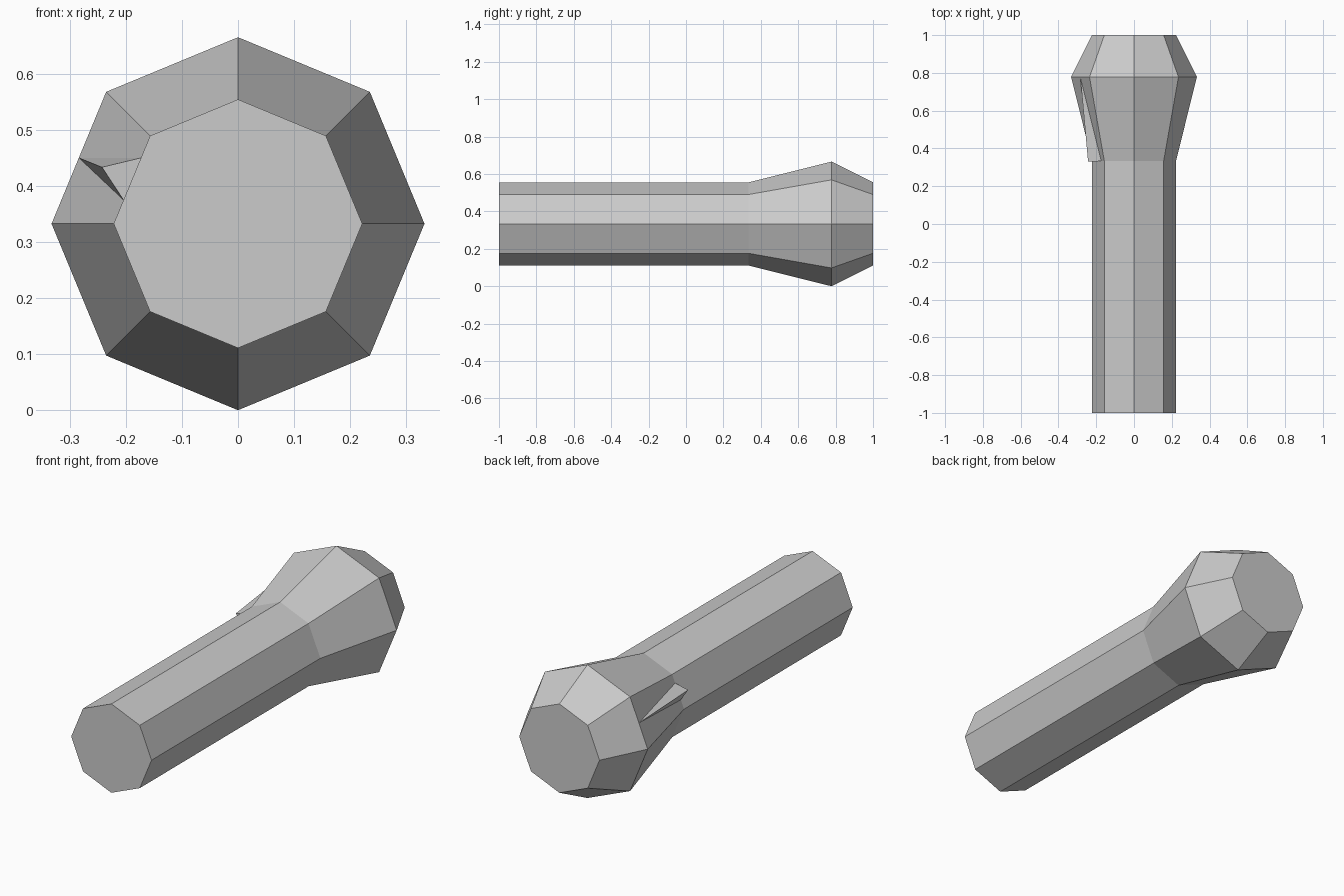
import bpy, bmesh
from math import cos, sin, pi
from mathutils import Vector

cube = bpy.data.objects.get("Cube")
if cube:
    bpy.data.objects.remove(cube)

SIDES = 8
THIN, WIDE = 0.222, 0.333
NECK_Y, RIM_Y = 0.333, 0.778

grey = bpy.data.materials.new("light_grey")
grey.use_nodes = True
grey.diffuse_color = (0.6, 0.6, 0.6, 1)
bsdf = next(n for n in grey.node_tree.nodes if n.type == 'BSDF_PRINCIPLED')
bsdf.inputs["Base Color"].default_value = (0.6, 0.6, 0.6, 1)


def finish(name, bm):
    bmesh.ops.recalc_face_normals(bm, faces=bm.faces)
    mesh = bpy.data.meshes.new(name)
    bm.to_mesh(mesh)
    bm.free()
    mesh.materials.append(grey)
    obj = bpy.data.objects.new(name, mesh)
    bpy.context.collection.objects.link(obj)
    return obj


def corner(radius, y, i):
    a = 2 * pi * i / SIDES
    return Vector((radius * cos(a), y, WIDE + radius * sin(a)))


# Body: octagonal handle flaring into the head, closed at both ends
bm = bmesh.new()
profile = [(THIN, -1), (THIN, NECK_Y), (WIDE, RIM_Y), (THIN, 1)]
rings = [[bm.verts.new(corner(r, y, i)) for i in range(SIDES)] for r, y in profile]
for a, b in zip(rings, rings[1:]):
    for i in range(SIDES):
        j = (i + 1) % SIDES
        bm.faces.new((a[i], a[j], b[j], b[i]))
bm.faces.new(rings[0])
bm.faces.new(rings[-1])
finish("torch_body", bm)

# Switch: a pointed wedge standing on the upper right flare facet
upper, lower = 3, 4


def on_facet(radius, y, t):
    return corner(radius, y, lower).lerp(corner(radius, y, upper), t)


bm = bmesh.new()
tip, top, bottom = [bm.verts.new(p) for p in (
    on_facet(WIDE, RIM_Y, 0.5), on_facet(THIN, NECK_Y, 0.75), on_facet(THIN, NECK_Y, 0.27))]
peak = bm.verts.new((-0.243, 0.33, 0.434))
for face in ((tip, top, peak), (tip, peak, bottom), (top, bottom, peak), (tip, bottom, top)):
    bm.faces.new(face)
finish("switch", bm)
